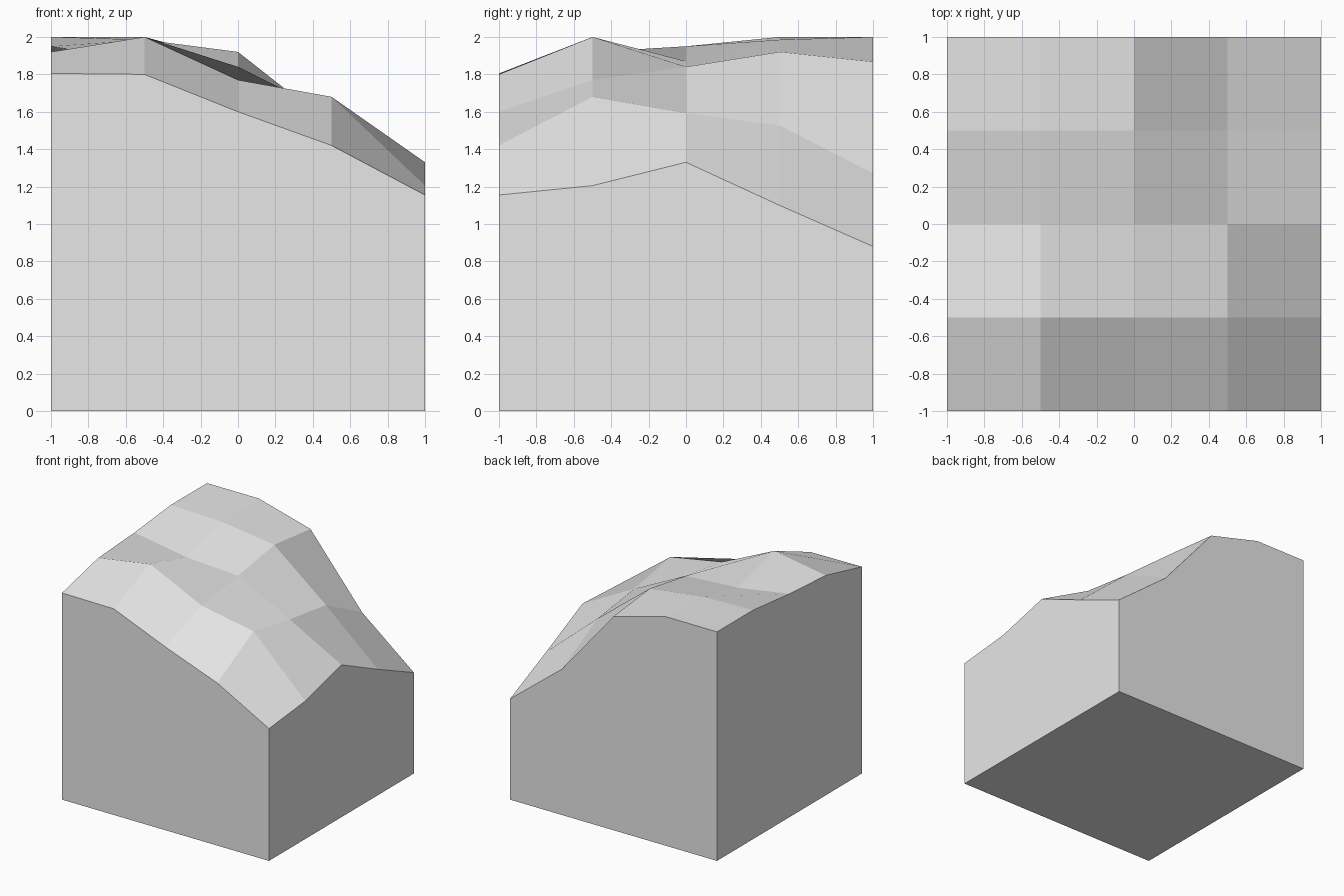
import bpy
import bmesh

cube = bpy.data.objects.get("Cube")
if cube:
    bpy.data.objects.remove(cube, do_unlink=True)

# Surface heights: one row per step from front to back, each running left to right
HEIGHTS = [
    (1.805, 1.80, 1.60, 1.42, 1.155),
    (1.92, 2.0, 1.77, 1.68, 1.205),
    (1.95, 1.87, 1.84, 1.593, 1.33),
    (2.0, 1.985, 1.92, 1.527, 1.10),
    (2.0, 2.0, 1.867, 1.272, 0.88),
]
SIZE = 2.0
CELLS = len(HEIGHTS) - 1


def flat_material(name, colour):
    mat = bpy.data.materials.new(name)
    mat.use_nodes = True
    mat.diffuse_color = colour
    for node in mat.node_tree.nodes:
        if node.type == 'BSDF_PRINCIPLED':
            node.inputs["Base Color"].default_value = colour
    return mat


def grid_index(coordinate):
    return round((coordinate + SIZE / 2) / SIZE * CELLS)


bm = bmesh.new()

# Sloping ground surface
bmesh.ops.create_grid(bm, x_segments=CELLS, y_segments=CELLS, size=SIZE / 2)
for vert in bm.verts:
    vert.co.z = HEIGHTS[grid_index(vert.co.y)][grid_index(vert.co.x)]

# Straight walls dropped from the rim to the floor
rim = [edge for edge in bm.edges if edge.is_boundary]
walls = bmesh.ops.extrude_edge_only(bm, edges=rim)["geom"]
for item in walls:
    if isinstance(item, bmesh.types.BMVert):
        item.co.z = 0

# Closed underside
bottom = [edge for edge in bm.edges if edge.is_boundary]
bmesh.ops.holes_fill(bm, edges=bottom, sides=0)
bmesh.ops.recalc_face_normals(bm, faces=bm.faces[:])

mesh = bpy.data.meshes.new("terrain_block")
bm.to_mesh(mesh)
bm.free()
mesh.materials.append(flat_material("light grey", (0.8, 0.8, 0.8, 1)))
block = bpy.data.objects.new("terrain_block", mesh)
bpy.context.collection.objects.link(block)
